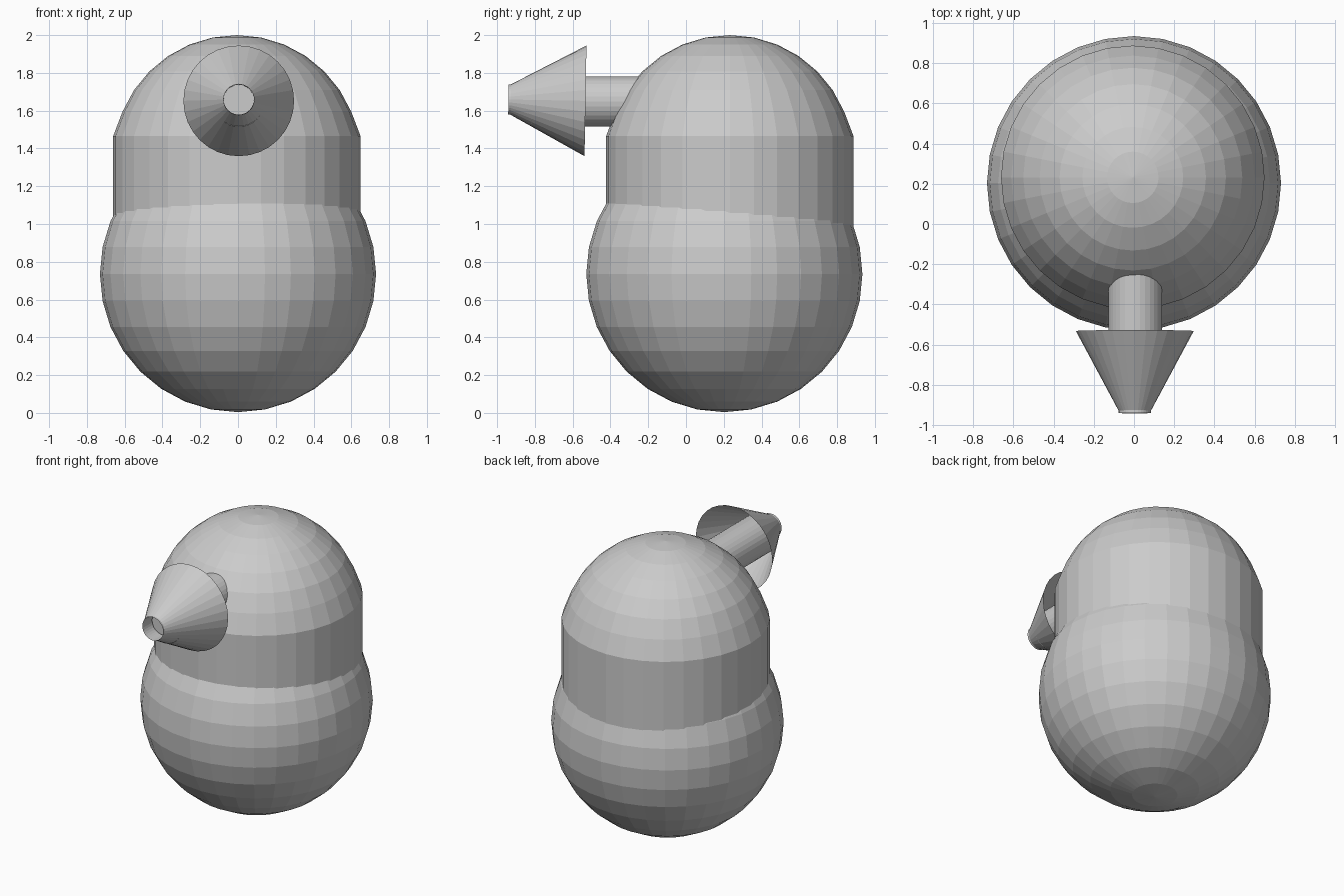
import bpy, bmesh, math
from mathutils import Matrix

if "Cube" in bpy.data.objects:
    bpy.data.objects.remove(bpy.data.objects["Cube"])

SIDES = 32

grey = bpy.data.materials.new("plain_grey")
grey.diffuse_color = (0.6, 0.6, 0.6, 1)
grey.use_nodes = True
grey.node_tree.nodes["Principled BSDF"].inputs["Base Color"].default_value = grey.diffuse_color


def lathe(name, profile, matrix):
    """Spin a (radius, height) profile about local z; flat faces, open ends unless radius is 0."""
    bm = bmesh.new()
    rings = []
    for r, h in profile:
        if r < 1e-5:
            rings.append([bm.verts.new((0, 0, h))])
        else:
            rings.append([bm.verts.new((r * math.cos(2 * math.pi * i / SIDES),
                                        r * math.sin(2 * math.pi * i / SIDES), h))
                          for i in range(SIDES)])
    for a, b in zip(rings, rings[1:]):
        for i in range(SIDES):
            j = (i + 1) % SIDES
            if len(a) == 1:
                bm.faces.new((a[0], b[j], b[i]))
            elif len(b) == 1:
                bm.faces.new((a[i], a[j], b[0]))
            else:
                bm.faces.new((a[i], a[j], b[j], b[i]))
    me = bpy.data.meshes.new(name)
    bm.to_mesh(me)
    bm.free()
    me.transform(matrix)
    me.materials.append(grey)
    ob = bpy.data.objects.new(name, me)
    bpy.context.collection.objects.link(ob)
    return ob


def arc(radius, centre, first, last):
    """Profile points on a sphere, in steps of 1/16 of a half turn from the south pole."""
    return [(radius * math.sin(math.pi * k / 16), centre - radius * math.cos(math.pi * k / 16))
            for k in range(first, last + 1)]


# Round lower body
lathe("lower_body", arc(0.731, 0.735, 0, 16), Matrix.Translation((0, 0.203, 0)))

# Upright head: straight wall with a domed top
lathe("head", [(0.655, 0.75), (0.655, 1.465)] + arc(0.655, 1.345, 10, 16),
      Matrix.Translation((-0.006, 0.232, 0)))

# Forward-pointing parts: local z runs towards -y, tipped up slightly
forward = Matrix.Translation((0.005, 0, 1.648)) @ Matrix.Rotation(math.radians(90), 4, 'X')
tipped = (Matrix.Translation((0.004, -0.532, 1.652))
          @ Matrix.Rotation(math.radians(89), 4, 'X'))

# Neck tube from inside the head to inside the cone, closed at its front end
lathe("nose_tube", [(0.133, 0.0), (0.133, 0.82), (0, 0.82)], forward)

# Hollow cone, open at the back
lathe("nose_cone", [(0.293, 0.0), (0.081, 0.395)], tipped)

# Short open ring at the cone tip
lathe("nose_tip_ring", [(0.08, 0.30), (0.08, 0.408)], tipped)
